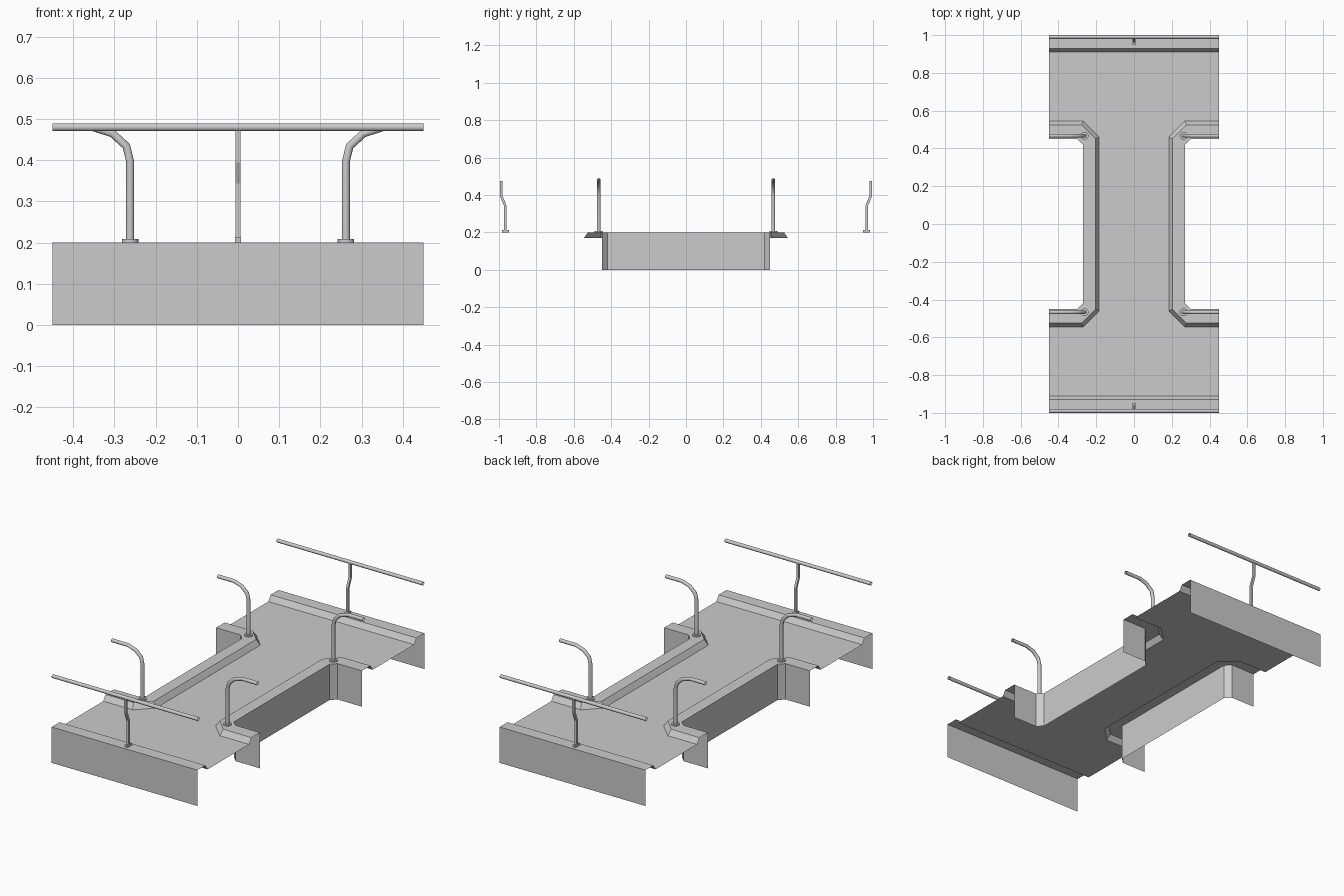
import bpy, bmesh, math
from mathutils import Vector

if "Cube" in bpy.data.objects:
    bpy.data.objects.remove(bpy.data.objects["Cube"])

Z_TOP, Z_DECK, HALF = 0.20, 0.17, 0.45
WALL = [(0.45, 0.45), (0.30, 0.45), (0.27, 0.42)]       # outer wall line
EDGE = [(0.45, 0.525), (0.277, 0.525), (0.204, 0.452)]  # inner edge of curb top
FOOT = [(0.45, 0.545), (0.269, 0.545), (0.184, 0.46)]   # foot of curb slope


def finish(bm, name, smooth=False):
    me = bpy.data.meshes.new(name)
    bm.to_mesh(me)
    bm.free()
    ob = bpy.data.objects.new(name, me)
    bpy.context.collection.objects.link(ob)
    if smooth:
        bpy.ops.object.select_all(action='DESELECT')
        ob.select_set(True)
        bpy.context.view_layer.objects.active = ob
        bpy.ops.object.shade_smooth_by_angle(angle=math.radians(50))
    return ob


def sheet(name, lines):
    """Open sheet lofted through parallel lines, facing upward."""
    bm = bmesh.new()
    rows = [[bm.verts.new(p) for p in line] for line in lines]
    for a, b in zip(rows, rows[1:]):
        for i in range(len(a) - 1):
            bm.faces.new((a[i], a[i + 1], b[i + 1], b[i]))
    bmesh.ops.recalc_face_normals(bm, faces=bm.faces[:])
    if sum(f.normal.z * f.calc_area() for f in bm.faces) < 0:
        bmesh.ops.reverse_faces(bm, faces=bm.faces[:])
    return finish(bm, name)


def tube(name, path, side, r, n, smooth=True):
    """Open tube along a planar path; side is the normal of that plane."""
    bm = bmesh.new()
    pts, side, rings = [Vector(p) for p in path], Vector(side), []
    for i, p in enumerate(pts):
        d0 = (p - pts[max(i - 1, 0)]).normalized()
        d1 = (pts[min(i + 1, len(pts) - 1)] - p).normalized()
        t = (d0 + d1).normalized()
        u = side.cross(t) / max(0.5, t.dot(d0 if i else d1))
        ring = []
        for k in range(n):
            a = 2 * math.pi * (k + 0.5) / n
            ring.append(bm.verts.new(p + r * (math.cos(a) * u + math.sin(a) * side)))
        rings.append(ring)
    for a, b in zip(rings, rings[1:]):
        for k in range(n):
            j = (k + 1) % n
            bm.faces.new((a[k], a[j], b[j], b[k]))
    bmesh.ops.recalc_face_normals(bm, faces=bm.faces[:])
    return finish(bm, name, smooth)


def full(line, sx, z):
    """Complete a half line across y = 0."""
    pts = [(sx * x, y, z) for x, y in line]
    return pts + [(x, -y, z) for x, y, z in reversed(pts)]


# walkway deck, widening at both ends
half = [(HALF, 0.91)] + FOOT
sheet("walkway_deck", [full(half, -1, Z_DECK), full(half, 1, Z_DECK)])

# inner curbs with skirt walls
for sx, tag in ((-1, "left"), (1, "right")):
    sheet("inner_curb_" + tag, [full(WALL, sx, 0), full(WALL, sx, Z_TOP),
                                full(EDGE, sx, Z_TOP), full(FOOT, sx, Z_DECK)])

for sy, tag in ((-1, "front"), (1, "back")):
    # outer curb with skirt wall
    profile = [(1.0, 0), (1.0, Z_TOP), (0.93, Z_TOP), (0.91, Z_DECK)]
    sheet("outer_curb_" + tag,
          [[(-HALF, sy * y, z), (HALF, sy * y, z)] for y, z in profile])
    # long straight handrail
    tube("straight_rail_" + tag, [(-HALF, sy * 0.99, 0.48), (HALF, sy * 0.99, 0.48)],
         (0, 1, 0), 0.01, 10)
    # cranked square post
    post = [(0.967, 0.2), (0.967, 0.345), (0.988, 0.395), (0.988, 0.475)]
    tube("rail_post_" + tag, [(0, sy * y, z) for y, z in post], (1, 0, 0),
         0.0092, 4, smooth=False)
    # post foot plate
    bm = bmesh.new()
    bmesh.ops.create_cube(bm, size=1)
    for v in bm.verts:
        v.co = Vector((v.co.x * 0.015, v.co.y * 0.036 + sy * 0.965, v.co.z * 0.013 + 0.2065))
    finish(bm, "post_foot_" + tag)

    for sx, side in ((-1, "left"), (1, "right")):
        # bent corner handrail
        bend = [(0.262, 0.2), (0.262, 0.397), (0.271, 0.434), (0.305, 0.465),
                (0.352, 0.48), (0.45, 0.48)]
        tube(f"corner_rail_{tag}_{side}", [(sx * x, sy * 0.467, z) for x, z in bend],
             (0, 1, 0), 0.01, 10)
        # round base flange
        bm = bmesh.new()
        bmesh.ops.create_cone(bm, cap_ends=True, segments=10, radius1=0.021,
                              radius2=0.021, depth=0.008)
        bmesh.ops.translate(bm, verts=bm.verts[:], vec=(sx * 0.262, sy * 0.467, 0.204))
        finish(bm, f"corner_flange_{tag}_{side}", True)
